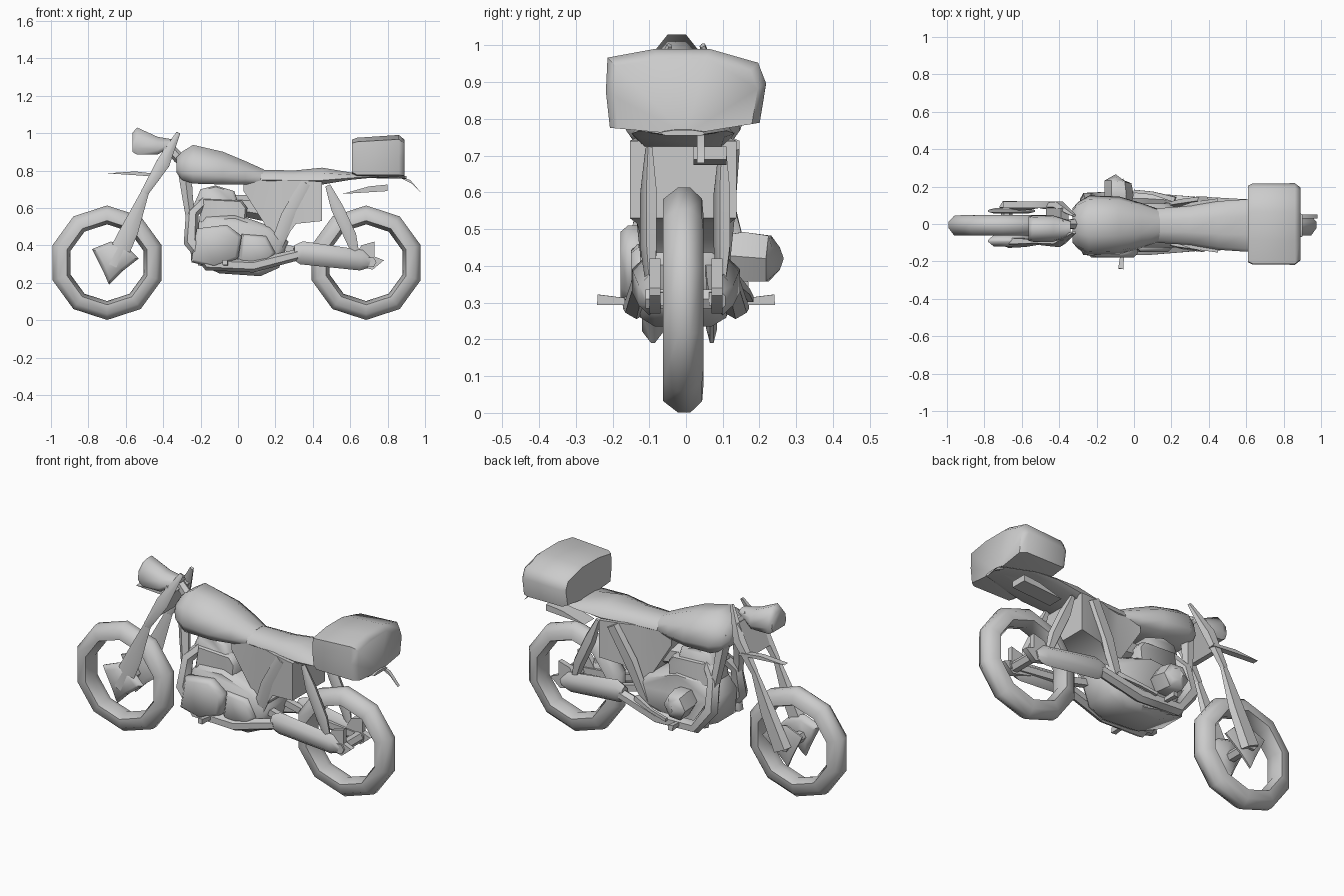
import bpy, bmesh, math
from mathutils import Vector as V

if "Cube" in bpy.data.objects:
    bpy.data.objects.remove(bpy.data.objects["Cube"])


def mesh(name, verts, faces, angle=55):
    me = bpy.data.meshes.new(name)
    me.from_pydata([tuple(v) for v in verts], [], faces)
    bm = bmesh.new()
    bm.from_mesh(me)
    bmesh.ops.recalc_face_normals(bm, faces=bm.faces)
    bm.to_mesh(me)
    bm.free()
    ob = bpy.data.objects.new(name, me)
    bpy.context.collection.objects.link(ob)
    bpy.ops.object.select_all(action='DESELECT')
    ob.select_set(True)
    bpy.context.view_layer.objects.active = ob
    bpy.ops.object.shade_smooth_by_angle(angle=math.radians(angle))
    return ob


def skin(name, rings, closed=False):
    """Join equal rings of points with quads, capping open ends."""
    n, m = len(rings[0]), len(rings)
    faces = []
    for i in range(m if closed else m - 1):
        a, b = i * n, (i + 1) % m * n
        faces += [(a + j, a + (j + 1) % n, b + (j + 1) % n, b + j) for j in range(n)]
    if not closed:
        faces += [tuple(range(n)), tuple(range((m - 1) * n, m * n))]
    return mesh(name, [p for r in rings for p in r], faces)


def tube(name, pts, radii, sides=6, flat=1.0):
    """Tapered tube; flat scales its thickness along y."""
    pts = [V(p) for p in pts]
    rings = []
    for i, p in enumerate(pts):
        t = (pts[min(i + 1, len(pts) - 1)] - pts[max(i - 1, 0)]).normalized()
        side = V((0, 1, 0)) if abs(t.y) < 0.8 else V((0, 0, 1))
        u = (side - t * side.dot(t)).normalized()
        w = t.cross(u)
        r = radii[i] if isinstance(radii, (list, tuple)) else radii
        rings.append([p + r * (flat * math.cos(a) * u + math.sin(a) * w)
                      for a in (2 * math.pi * (k + .5) / sides for k in range(sides))])
    return skin(name, rings)


def prism(name, prof, y0, y1, scale=1.0, edge=0.02):
    """Side profile (x, z) extruded along y; scale < 1 chamfers both faces."""
    c = sum((V(p) for p in prof), V((0, 0))) / len(prof)
    ring = lambda y, s: [(c.x + (p[0] - c.x) * s, y, c.y + (p[1] - c.y) * s) for p in prof]
    if scale == 1:
        return skin(name, [ring(y0, 1), ring(y1, 1)])
    d = math.copysign(edge, y1 - y0)
    return skin(name, [ring(y0, scale), ring(y0 + d, 1), ring(y1 - d, 1), ring(y1, scale)])


SECTION = [(-.8, 0), (-1, .25), (-.88, .68), (-.35, 1), (.35, 1), (.88, .68), (1, .25), (.8, 0)]
SLAB = [(-1, 0), (-1, 1), (1, 1), (1, 0)]


def loft(name, stations, section=SECTION, y0=-.008):
    """Cross-sections along x: (x, bottom, top, half width)."""
    return skin(name, [[(x, y0 + y * w, b + z * (t - b)) for y, z in section]
                       for x, b, t, w in stations])


# wheels
TYRE = [(.306, -.022), (.306, .012), (.275, .044), (.225, .048), (.205, 0), (.225, -.062), (.275, -.062)]
for name, cx, sides in (("front_wheel", -.70, 10), ("rear_wheel", .685, 10)):
    rings = []
    for i in range(sides):
        a = math.radians(-90 + 360 / sides * i)
        rings.append([(cx + r * math.cos(a), y, .307 + r * math.sin(a)) for r, y in TYRE])
    skin(name, rings, closed=True)
tube("front_axle", [(-.68, -.11, .31), (-.68, .10, .31)], .03)
tube("rear_axle", [(.71, -.11, .31), (.71, .10, .31)], .03)

# tank, seat and tail
loft("fuel_tank", [(-.33, .79, .87, .09), (-.30, .75, .90, .125), (-.24, .73, .937, .16),
                   (-.08, .725, .90, .155), (.04, .725, .85, .12), (.14, .725, .805, .085)])
loft("seat", [(.10, .73, .805, .09), (.30, .73, .80, .105), (.45, .725, .815, .13),
              (.60, .75, .79, .14), (.72, .762, .785, .12), (.90, .755, .77, .06)])
prism("tail_rail", [(.56, .675), (.80, .69), (.80, .725), (.70, .715)], .02, .11)
prism("number_plate", [(.86, .765), (.92, .75), (.98, .68), (.93, .73)], .03, .05)

# luggage box
BOX = [(-.95, .08), (-1, .5), (-.98, .9), (-.4, 1), (.3, 1), (.9, .84), (1, .6), (.92, .14), (0, 0)]
loft("luggage_box", [(.61, .775, .965, .205), (.635, .76, .975, .217),
                     (.86, .757, .99, .218), (.89, .757, .965, .195)], BOX, 0)

# fork, hub brakes and steering
BRAKE = [(-.78, .38), (-.68, .42), (-.60, .40), (-.53, .33), (-.62, .26), (-.69, .19), (-.72, .26)]
prism("front_brake", BRAKE, -.12, -.06, .75, .025)
prism("front_brake_plate", BRAKE, .055, .085, .7, .01)
prism("turn_signal", [(-.70, .785), (-.55, .775), (-.41, .765), (-.42, .78), (-.55, .795)], .085, .12)
for s, side in ((-1, "left"), (1, "right")):
    y = s * .098
    tube("fork_upper_" + side, [(-.32, s * .045, 1.0), (-.40, y, .84), (-.50, y, .68)],
         [.012, .038, .022], 5, .7)
    tube("fork_lower_" + side, [(-.49, y, .70), (-.58, y, .48), (-.67, y, .29)],
         [.02, .05, .06], 5, .5)
loft("headlamp", [(-.565, .90, 1.0, .065), (-.54, .885, 1.03, .07),
                  (-.43, .885, .98, .07), (-.34, .94, .965, .04)], y0=-.025)
prism("fork_clamp", [(-.47, .76), (-.43, .75), (-.35, .90), (-.39, .93)], -.085, .085)
tube("steering_head", [(-.39, 0, .95), (-.32, 0, .87), (-.24, 0, .83)], [.025, .03, .04])

# frame
for s, side in ((-1, "left"), (1, "right")):
    tube("down_tube_" + side, [(-.29, s * .06, .84), (-.27, s * .09, .66), (-.24, s * .12, .45),
                               (-.20, s * .11, .31), (.02, s * .09, .27), (.18, s * .09, .33)],
         [.04, .03, .022, .022, .022, .022], 5)
    tube("seat_tube_" + side, [(.37, s * .13, .73), (.27, s * .115, .55), (.18, s * .10, .34)],
         [.04, .045, .03], 5, .5)

# airbox with flaring side covers
loft("airbox", [(.03, .69, .75, .095), (.17, .47, .75, .09), (.24, .42, .75, .10),
                (.31, .515, .75, .125), (.45, .53, .74, .145)], SLAB)

# engine
prism("crankcase", [(-.25, .32), (-.10, .25), (.12, .235), (.22, .28), (.27, .42), (.18, .50),
                    (-.02, .57), (-.18, .56), (-.26, .46)], -.125, .11, .85, .04)
prism("clutch_cover", [(-.25, .31), (-.13, .28), (.0, .33), (.02, .45), (-.06, .51), (-.22, .49)],
      -.10, -.178, .85)
prism("gearbox_cover", [(.0, .31), (.14, .28), (.20, .36), (.15, .45), (.02, .46)], -.10, -.15, .8)
tube("side_cylinder", [(-.08, .09, .43), (-.08, .15, .425), (-.085, .225, .42), (-.07, .245, .42)],
     [.06, .078, .072, .035], 6)
prism("cylinder_block", [(-.21, .52), (.04, .50), (.05, .60), (.02, .64), (-.19, .65)], -.10, .10, .9)
prism("cylinder_head", [(-.23, .63), (.01, .60), (-.02, .69), (-.12, .72), (-.20, .70)], -.085, .085, .85)
tube("carburettor", [(-.05, 0, .62), (.14, 0, .60)], [.05, .07])

# exhausts and silencers
for s, side in ((-1, "left"), (1, "right")):
    tube("exhaust_pipe_" + side, [(-.18, s * .06, .64), (-.245, s * .10, .57), (-.25, s * .13, .42),
                                  (-.16, s * .14, .30), (.08, s * .135, .29), (.32, s * .12, .35)],
         [.03, .035, .042, .036, .035, .03], 6)
    tube("silencer_" + side, [(.30, s * .12, .36), (.34, s * .115, .36), (.66, s * .10, .32),
                              (.71, s * .095, .305)], [.04, .062, .055, .025], 6, .6)

# swingarm, shocks, axle plates, foot pegs
for s, side in ((-1, "left"), (1, "right")):
    tube("swingarm_" + side, [(.20, s * .07, .40), (.45, s * .075, .34), (.74, s * .08, .31)], .025, 4)
    tube("shock_" + side, [(.48, s * .10, .72), (.53, s * .10, .60), (.60, s * .10, .45), (.64, s * .095, .32)],
         [.015, .035, .035, .015], 5, .7)
    prism("axle_plate_" + side, [(.60, .30), (.66, .40), (.73, .42), (.73, .34), (.78, .32), (.72, .27)],
          s * .07, s * .10)
    tube("foot_peg_" + side, [(-.06, s * .12, .30), (-.07, s * .24, .308)], [.010, .020], 4)
tube("kick_lever", [(.22, .13, .36), (.10, .165, .33), (.0, .175, .31)], [.02, .012, .012], 4)
